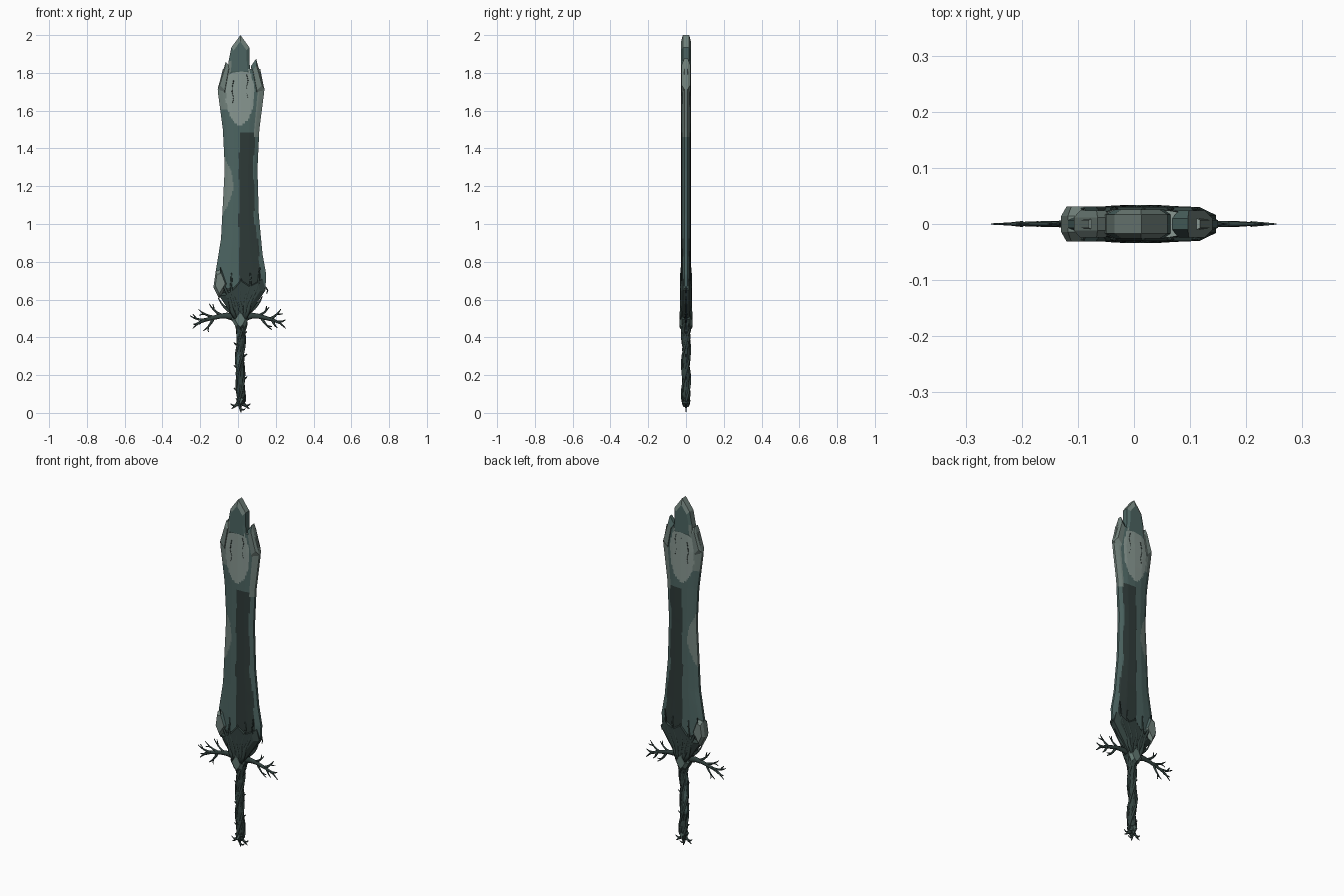
import bpy, bmesh, math, random
from mathutils import Vector

if "Cube" in bpy.data.objects:
    bpy.data.objects.remove(bpy.data.objects["Cube"])

random.seed(4)
CX = 0.013  # the blade axis sits a little right of centre


def mat(name, r, g, b):
    m = bpy.data.materials.new(name)
    lin = [((c / 255 + 0.055) / 1.055) ** 2.4 for c in (r, g, b)]
    m.diffuse_color = (*lin, 1)
    m.use_nodes = True
    m.node_tree.nodes["Principled BSDF"].inputs["Base Color"].default_value = m.diffuse_color
    return m


PALE = mat("pale stone", 136, 151, 145)
GREY = mat("grey stone", 112, 128, 122)
MID = mat("teal stone", 76, 100, 97)
DARK = mat("dark stone", 46, 58, 56)
BARK = mat("dark bark", 50, 65, 62)
KNOT = mat("pale bark", 98, 120, 114)


def loft(name, rings, mats, rule=None, smooth=False):
    """Skin a list of equal closed rings and cap both ends."""
    bm = bmesh.new()
    vr = [[bm.verts.new(p) for p in ring] for ring in rings]
    n = len(vr[0])
    for a, b in zip(vr, vr[1:]):
        for i in range(n):
            bm.faces.new((a[i], a[(i + 1) % n], b[(i + 1) % n], b[i]))
    bm.faces.new(vr[0][::-1])
    bm.faces.new(vr[-1])
    bmesh.ops.recalc_face_normals(bm, faces=bm.faces)
    for f in bm.faces:
        f.smooth = smooth
        if rule:
            f.material_index = rule(f.calc_center_median())
    me = bpy.data.meshes.new(name)
    bm.to_mesh(me)
    bm.free()
    for m in mats:
        me.materials.append(m)
    ob = bpy.data.objects.new(name, me)
    bpy.context.collection.objects.link(ob)
    return ob


def tube(name, pts, r0, r1, m=BARK, flat=1.0, y=0.0, sides=6):
    """Tapered limb through (x, z) or (x, y, z) points, squashed in y."""
    pts = [Vector(p) if len(p) == 3 else Vector((p[0], y, p[1])) for p in pts]
    rings = []
    for i, p in enumerate(pts):
        d = (pts[min(i + 1, len(pts) - 1)] - pts[max(i - 1, 0)]).normalized()
        s = d.cross(Vector((0, 1, 0))).normalized()
        w = s.cross(d).normalized()
        r = r0 + (r1 - r0) * i / (len(pts) - 1)
        rings.append([p + s * r * math.cos(k * math.tau / sides)
                      + w * r * flat * math.sin(k * math.tau / sides) for k in range(sides)])
    return loft(name, rings, [m], smooth=True)


def twig(name, x, z, angle, length, bend, r, y=0.0):
    """Limb grown from a start point, turning steadily by bend degrees."""
    pts = [(x, z)]
    for k in range(5):
        a = math.radians(angle + bend * (k / 4 - 0.5))
        x, z = x + length / 5 * math.cos(a), z + length / 5 * math.sin(a)
        pts.append((x, z))
    tube(name, pts, r, 0.002, BARK, 0.65, y)
    return pts


def shard(name, outline, t, edge, inset, m, rule=None):
    """Bevelled crystal plate from an (x, z) outline."""
    cx = sum(p[0] for p in outline) / len(outline)
    cz = sum(p[1] for p in outline) / len(outline)
    rings = [[(cx + (x - cx) * k, y, cz + (z - cz) * k) for x, z in outline]
             for k, y in ((inset, -t), (1, -edge), (1, edge), (inset, t))]
    return loft(name, rings, m, rule)


def interp(table, z):
    for (z0, a), (z1, b) in zip(table, table[1:]):
        if z <= z1:
            return a + (b - a) * max(0, z - z0) / (z1 - z0)
    return table[-1][1]


# Blade: flared outline, flat middle and bevelled edges
LEFT = [(0.53, -0.02), (0.67, -0.115), (0.75, -0.118), (0.92, -0.09),
        (1.3, -0.07), (1.5, -0.08), (1.71, -0.108), (1.82, -0.08)]
RIGHT = [(0.53, 0.05), (0.66, 0.145), (0.73, 0.15), (0.84, 0.13), (1.05, 0.11),
         (1.29, 0.103), (1.5, 0.113), (1.71, 0.14), (1.82, 0.118)]
THICK = [(0, 0.026), (0.45, 0.024), (0.8, 0.017), (1, 0.007)]


def blade_rule(c):
    x, z = c.x, c.z
    l, r = interp(LEFT, z), interp(RIGHT, z)
    u = (2 * x - l - r) / (r - l)
    wob = 0.004 * math.sin(z * 23)
    if ((x - 0.01) / 0.075) ** 2 + ((z - 1.69) / 0.165) ** 2 < 1:
        return 0
    if (u < -0.55 and z > 1.6) or (u > 0.72 and z > 1.46):
        return 1
    if 1.06 < z < 1.36 and x < -0.075 + 0.05 * math.sin((z - 1.06) / 0.3 * math.pi):
        return 1
    if z < 0.66 or (z < 1.48 and 0.006 + wob < x < r - 0.022 + wob):
        return 3
    return 2


N = 28
rings = []
for j in range(109):
    z = 0.53 + 1.29 * j / 108
    l, r = interp(LEFT, z), interp(RIGHT, z)
    us = [-1 + 2 * i / N for i in range(N + 1)]
    front = [((l + r) / 2 + u * (r - l) / 2, -interp(THICK, abs(u)), z) for u in us]
    rings.append(front + [(x, -y, z) for x, y, z in front[::-1]])
loft("blade", rings, [PALE, GREY, MID, DARK], blade_rule)

# Broken crystal points at the top of the blade
shard("tip_crystal", [(0.013, 2.0), (-0.035, 1.935), (-0.05, 1.86), (-0.055, 1.78),
                      (0.07, 1.78), (0.06, 1.86), (0.06, 1.935)],
      0.026, 0.017, 0.72, [MID, GREY], lambda c: 1 if c.z > 1.945 or c.x < -0.042 else 0)
shard("left_point", [(-0.065, 1.858), (-0.107, 1.72), (-0.07, 1.68), (-0.042, 1.835)],
      0.024, 0.012, 0.7, [GREY])
shard("right_point", [(0.096, 1.875), (0.14, 1.715), (0.1, 1.67), (0.068, 1.835)],
      0.024, 0.01, 0.65, [GREY, MID], lambda c: 1 if c.x < 0.088 else 0)

# Crystal chunk and bark shell around the blade base
shard("left_chunk", [(-0.118, 0.75), (-0.13, 0.665), (-0.1, 0.605), (-0.055, 0.68), (-0.085, 0.76)],
      0.031, 0.014, 0.7, [GREY, MID], lambda c: 1 if c.x > -0.08 else 0)
shard("base_shell", [(-0.02, 0.5), (-0.1, 0.62), (-0.04, 0.66), (0.012, 0.72), (0.07, 0.68),
                     (0.13, 0.71), (0.146, 0.65), (0.045, 0.5)], 0.03, 0.016, 0.75, [BARK])

# Cracks in the pale patch and roots climbing the blade, on both faces
for s in (-1, 1):
    for i in range(3):
        pts = [(0.01 + (i - 1) * 0.038 + 0.005 * math.sin(k * 2 + i), 1.64 + i * 0.015 + k * 0.03)
               for k in range(5)]
        tube(f"crack_{i}_{s}", pts, 0.001, 0.0022, DARK, 0.6, s * 0.0245, 4)
    for i in range(-2, 3):
        top = 0.21 + 0.03 * abs(i)
        pts = [(CX + i * (0.008 + 0.047 * t ** 0.7) + 0.007 * math.sin(t * 9 + i), 0.5 + top * t)
               for t in (k / 7 for k in range(8))]
        tube(f"root_{i + 2}_{s}", pts, 0.013, 0.003, BARK, 0.6, s * 0.027)

# Hooked root on the right of the base, plain one on the left
twig("hook_stem", 0.04, 0.53, 45, 0.13, 40, 0.015)
twig("hook_root", 0.118, 0.63, 0, 0.1, -210, 0.01)
twig("left_root", 0.0, 0.52, 140, 0.14, -40, 0.014)

# Antler-like guard: one limb per side, each with forked twigs (start, angle, length)
LIMB = [(0, 0.5), (0.06, 0.515), (0.1, 0.511), (0.17, 0.493), (0.21, 0.475), (0.24, 0.447)]
TWIGS = {-1: [(0.08, 42, 0.1), (0.12, 25, 0.1), (0.17, 14, 0.088), (0.13, -52, 0.09), (0.2, -15, 0.04)],
         1: [(0.09, 38, 0.08), (0.155, 42, 0.08), (0.11, -50, 0.09), (0.17, -60, 0.05), (0.195, 14, 0.045)]}
for s, twigs in TWIGS.items():
    off = CX if s > 0 else 0
    tube(f"guard_limb_{s}", [(off + s * x, z) for x, z in LIMB], 0.02, 0.002, BARK, 0.6)
    for i, (x, a, length) in enumerate(twigs):
        flip = lambda ang: ang if s > 0 else 180 - ang
        pts = twig(f"guard_twig_{s}_{i}", off + s * x, interp(LIMB, x), flip(a), length, 30 * s, 0.009)
        if length > 0.06:
            fx, fz = pts[3]
            twig(f"guard_fork_{s}_{i}", fx, fz, flip(a - 40 if i % 2 else a + 40), 0.03, 20, 0.005)

# Knot at the middle of the guard
shard("guard_knot", [(0.005, 0.555), (-0.035, 0.495), (-0.012, 0.455), (0.012, 0.43),
                     (0.035, 0.455), (0.055, 0.495), (0.03, 0.54)],
      0.034, 0.02, 0.6, [KNOT, BARK], lambda c: 0 if abs(c.y) > 0.021 and c.z > 0.46 else 1)

# Gnarled grip
rings = []
for j in range(31):
    z = 0.05 + 0.43 * j / 30
    r = 0.022 + 0.002 * math.sin(z * 70) + 0.012 * max(0, (z - 0.4) / 0.08)
    rings.append([(CX + 0.003 * math.sin(z * 18) + r * k * math.cos(a), min(r, 0.027) * k * math.sin(a), z)
                  for a, k in ((i * math.tau / 10 + z * 5, random.uniform(0.92, 1.06)) for i in range(10))])
loft("grip", rings, [BARK, MID], lambda c: 1 if c.x < 0.004 and 0.2 < c.z < 0.42 else 0)

# Vines twisting round the grip
for v in range(3):
    pts = []
    for j in range(33):
        z, a = 0.06 + 0.41 * j / 32, v * math.tau / 3 + j * 0.17
        pts.append((CX + 0.003 * math.sin(z * 18) + 0.021 * math.cos(a), 0.021 * math.sin(a), z))
    tube(f"grip_vine_{v}", pts, 0.0065, 0.0065)

# Small thorns on the grip
for i in range(6):
    s = 1 if i % 2 else -1
    twig(f"thorn_{i}", CX + s * 0.014, 0.12 + i * 0.06, 90 - s * 60, 0.025, s * 30, 0.008)

# Pommel: curling root ends and a small knot
for s in (-1, 1):
    twig(f"pommel_curl_{s}", CX + s * 0.008, 0.07, -90 + s * 65, 0.07, s * 130, 0.014)
    twig(f"pommel_root_{s}", CX + s * 0.01, 0.06, -90 + s * 45, 0.055, s * 30, 0.011)
twig("pommel_tail", CX - 0.003, 0.07, -84, 0.069, 20, 0.014)
twig("pommel_hook", CX, 0.04, -30, 0.05, 150, 0.009)
shard("pommel_knot", [(-0.012, 0.075), (0.013, 0.03), (0.038, 0.075), (0.013, 0.095)],
      0.022, 0.012, 0.55, [KNOT, BARK], lambda c: 0 if abs(c.y) > 0.018 else 1)
